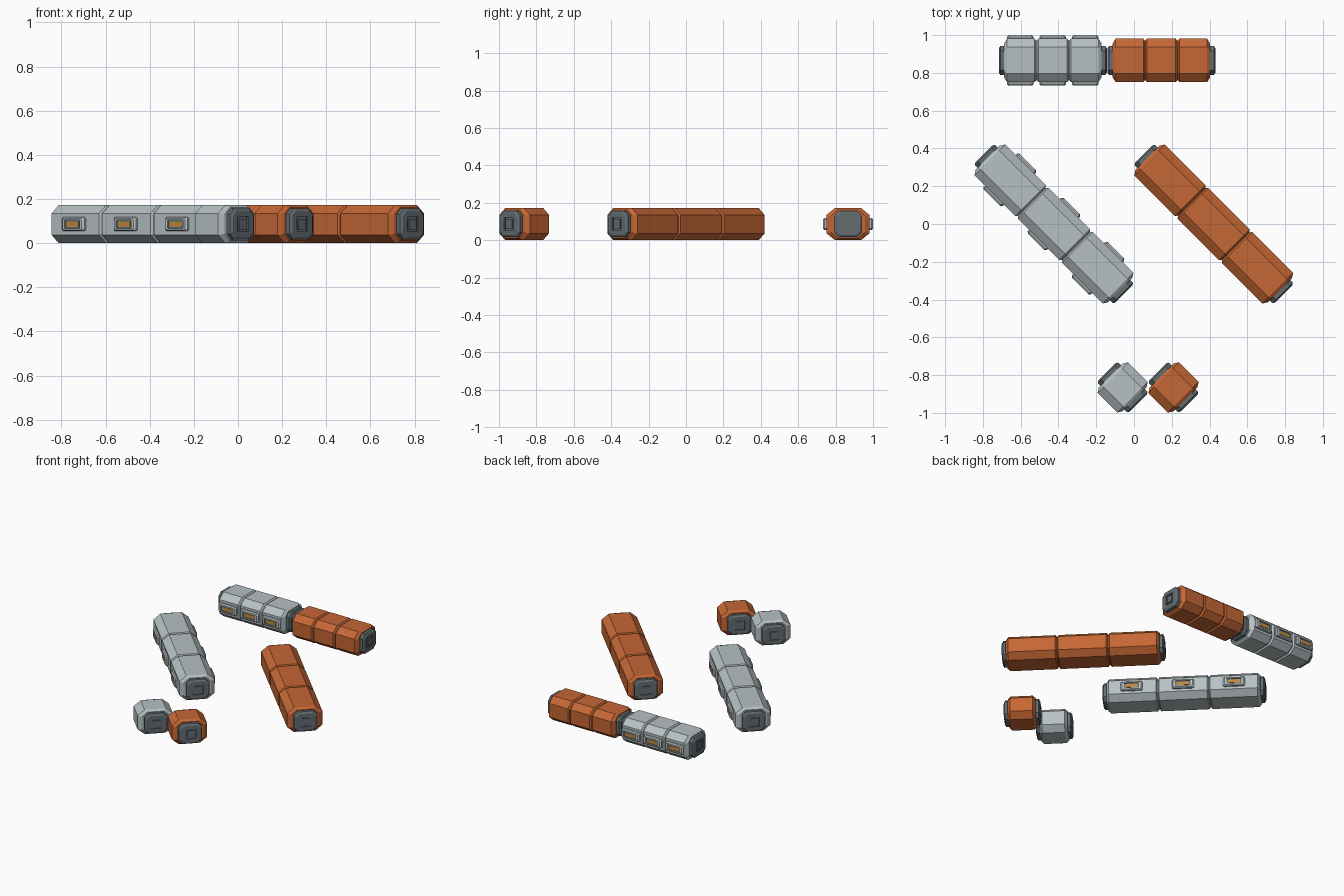
import bpy, bmesh, math
from mathutils import Matrix

if "Cube" in bpy.data.objects:
    bpy.data.objects.remove(bpy.data.objects["Cube"])

def material(name, rgb):
    m = bpy.data.materials.new(name)
    m.diffuse_color = (*rgb, 1)
    m.use_nodes = True
    m.node_tree.nodes["Principled BSDF"].inputs["Base Color"].default_value = m.diffuse_color
    return m

GREY = material("light grey hull", (0.47, 0.53, 0.55))
ORANGE = material("orange hull", (0.56, 0.135, 0.036))
DARK = material("dark grey metal", (0.125, 0.155, 0.168))
AMBER = material("amber glass", (0.52, 0.25, 0.05))

W, H = 0.115, 0.086          # half width and half height of a module
PORT = 0.028                 # how far a port sticks out

def loft(name, sections, mat, matrix):
    """Join eight-sided sections (x, half width, half height, cut y, cut z)."""
    bm = bmesh.new()
    rings = []
    for x, w, h, cy, cz in sections:
        quarter = [(w, h - cz), (w - cy, h)]
        pts = quarter + [(-y, z) for y, z in reversed(quarter)]
        pts += [(-y, -z) for y, z in pts]
        rings.append([bm.verts.new((x, y, z)) for y, z in pts])
    for a, b in zip(rings, rings[1:]):
        for i in range(8):
            j = (i + 1) % 8
            bm.faces.new((a[i], a[j], b[j], b[i]))
    bm.faces.new(rings[0])
    bm.faces.new(rings[-1])
    bmesh.ops.recalc_face_normals(bm, faces=bm.faces)
    mesh = bpy.data.meshes.new(name)
    bm.to_mesh(mesh)
    bm.free()
    mesh.materials.append(mat)
    obj = bpy.data.objects.new(name, mesh)
    bpy.context.collection.objects.link(obj)
    obj.matrix_world = matrix
    return obj

def turn(degrees):
    return Matrix.Rotation(math.radians(degrees), 4, 'Z')

def port(name, end, matrix):
    # bevelled collar with a square locking groove in its face
    loft(name, [(end - 0.015, 0.076, 0.070, 0.026, 0.026),
                (end + 0.020, 0.076, 0.070, 0.026, 0.026),
                (end + PORT, 0.064, 0.058, 0.022, 0.022),
                (end + PORT, 0.034, 0.034, 0.003, 0.003),
                (end + 0.020, 0.034, 0.034, 0.003, 0.003),
                (end + 0.020, 0.024, 0.024, 0.002, 0.002),
                (end + PORT, 0.024, 0.024, 0.002, 0.002)], DARK, matrix)

def window(name, matrix):
    # raised frame, dark recess and amber pane
    loft(name + "_frame", [(0.105, 0.071, 0.032, 0.008, 0.008),
                           (0.125, 0.071, 0.032, 0.008, 0.008),
                           (0.1335, 0.062, 0.026, 0.007, 0.007),
                           (0.1335, 0.049, 0.019, 0.002, 0.002),
                           (0.126, 0.049, 0.019, 0.002, 0.002)], GREY, matrix)
    loft(name + "_recess", [(0.125, 0.049, 0.019, 0.002, 0.002),
                            (0.1275, 0.049, 0.019, 0.002, 0.002)], DARK, matrix)
    loft(name + "_pane", [(0.127, 0.039, 0.012, 0.001, 0.001),
                          (0.130, 0.039, 0.012, 0.001, 0.001)], AMBER, matrix)

def module(name, x, y, angle, half, count, mat, windows=False):
    base = Matrix.Translation((x, y, H)) @ turn(angle)
    full = (W, H, 0.045, 0.037)
    end = (0.090, 0.075, 0.035, 0.031)
    groove = (W - 0.010, H - 0.010, 0.042, 0.034)
    seg = 2 * half / count
    # hull with tapered ends and V grooves between segments
    sections = [(-half, *end), (-half + 0.016, *full)]
    for i in range(1, count):
        g = -half + i * seg
        sections += [(g - 0.010, *full), (g - 0.002, *groove),
                     (g + 0.002, *groove), (g + 0.010, *full)]
    sections += [(half - 0.016, *full), (half, *end)]
    loft(name + "_hull", sections, mat, base)
    # ports on both ends
    port(name + "_port_a", half, base)
    port(name + "_port_b", half, base @ turn(180))
    # a window on each side of every segment
    if windows:
        for i in range(count):
            shift = Matrix.Translation((-half + (i + 0.5) * seg, 0, 0))
            for side, a in (("left", 90), ("right", -90)):
                window(f"{name}_window_{side}_{i + 1}", base @ shift @ turn(a))

module("medium_grey", -0.43, 0.866, 0, 0.258, 3, GREY, True)
module("medium_orange", 0.145, 0.866, 0, 0.258, 3, ORANGE)
module("long_grey", -0.424, 0, -45, 0.496, 3, GREY, True)
module("long_orange", 0.422, 0, -45, 0.496, 3, ORANGE)
module("short_grey", -0.06, -0.865, -45, 0.089, 1, GREY)
module("short_orange", 0.209, -0.865, -45, 0.089, 1, ORANGE)
